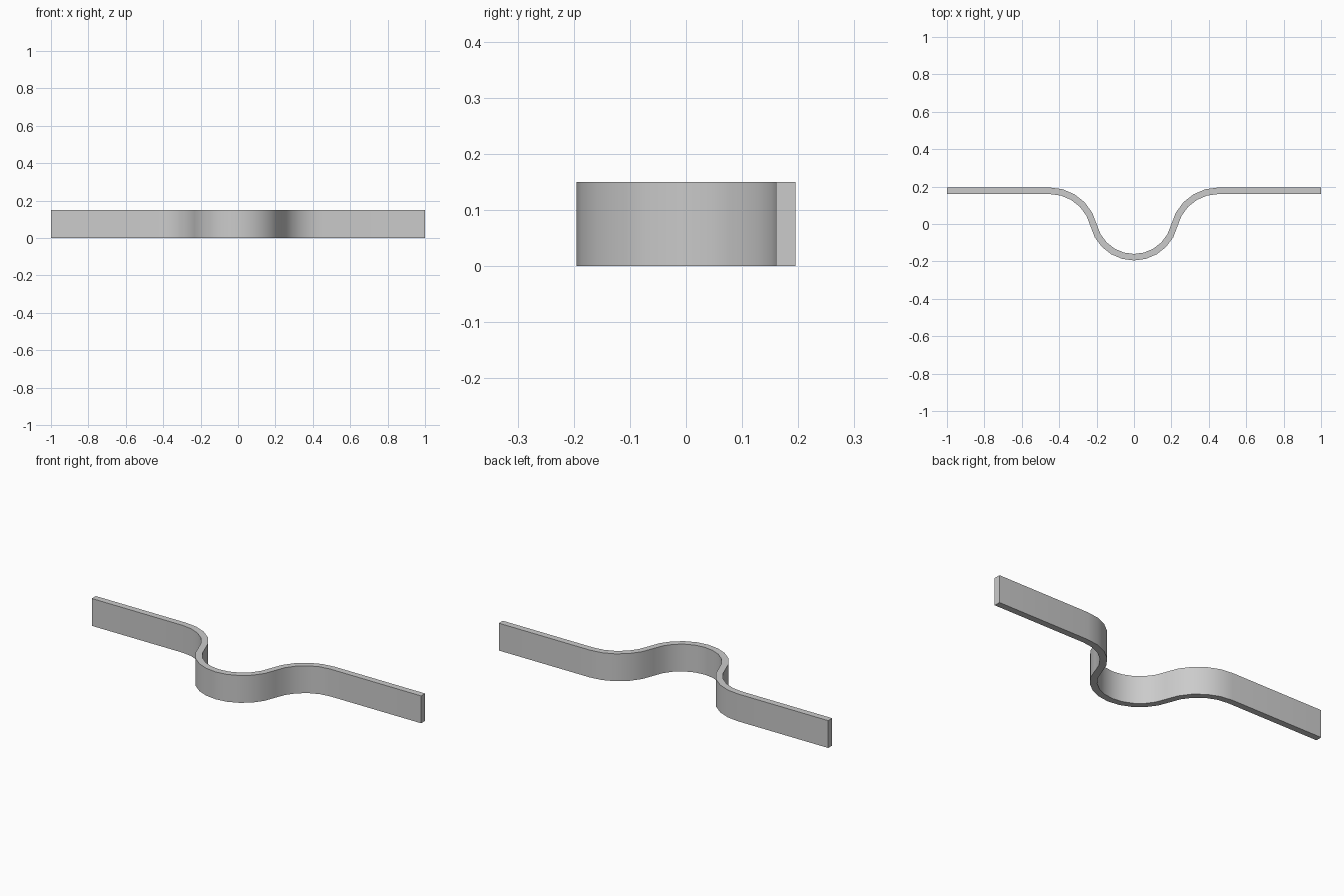
import bpy, bmesh, math
from mathutils import Vector

if "Cube" in bpy.data.objects:
    bpy.data.objects.remove(bpy.data.objects["Cube"])

H, T, TOP = 0.15, 0.035, 0.1775          # strip height, thickness, centreline y of the arms
R, CY = 0.222, 0.0445                    # middle bend radius and centre
AX = 0.45                                # x where the straight arm starts
D = TOP - CY
r = (AX**2 + D**2 - R**2) / (2 * (R + D))  # shoulder radius tangent to the middle bend
SY = TOP - r
a = math.atan2(SY - CY, AX)              # angle of the tangent junction

def arc(cx, cy, rad, a0, a1, n):
    return [(Vector((cx + rad*math.cos(t), cy + rad*math.sin(t))), t)
            for t in (a0 + (a1 - a0)*i/n for i in range(n + 1))]

# right half of the centreline, as (point, normal pointing to +y side)
half = [(p, Vector((-math.cos(t), -math.sin(t)))) for p, t in arc(0, CY, R, -math.pi/2, a, 5)]
half += [(p, Vector((math.cos(t), math.sin(t)))) for p, t in arc(AX, SY, r, a + math.pi, math.pi/2, 5)[1:]]
half.append((Vector((1, TOP)), Vector((0, 1))))
flip = lambda v: Vector((-v.x, v.y))
line = [(flip(p), flip(n)) for p, n in reversed(half[1:])] + half

# sweep the rectangular section along the centreline
bm = bmesh.new()
rings = []
for p, n in line:
    o, i = p + n*T/2, p - n*T/2
    rings.append([bm.verts.new((q.x, q.y, z)) for q, z in ((o, 0), (o, H), (i, H), (i, 0))])
for A, B in zip(rings, rings[1:]):
    for k in range(4):
        j = (k + 1) % 4
        bm.faces.new((A[k], A[j], B[j], B[k]))
bm.faces.new(rings[0])
bm.faces.new(rings[-1])
bmesh.ops.recalc_face_normals(bm, faces=bm.faces)
me = bpy.data.meshes.new("bent_strip")
bm.to_mesh(me)
bm.free()
ob = bpy.data.objects.new("bent_strip", me)
bpy.context.collection.objects.link(ob)
bpy.context.view_layer.objects.active = ob
ob.select_set(True)
bpy.ops.object.shade_smooth_by_angle(angle=math.radians(35))
